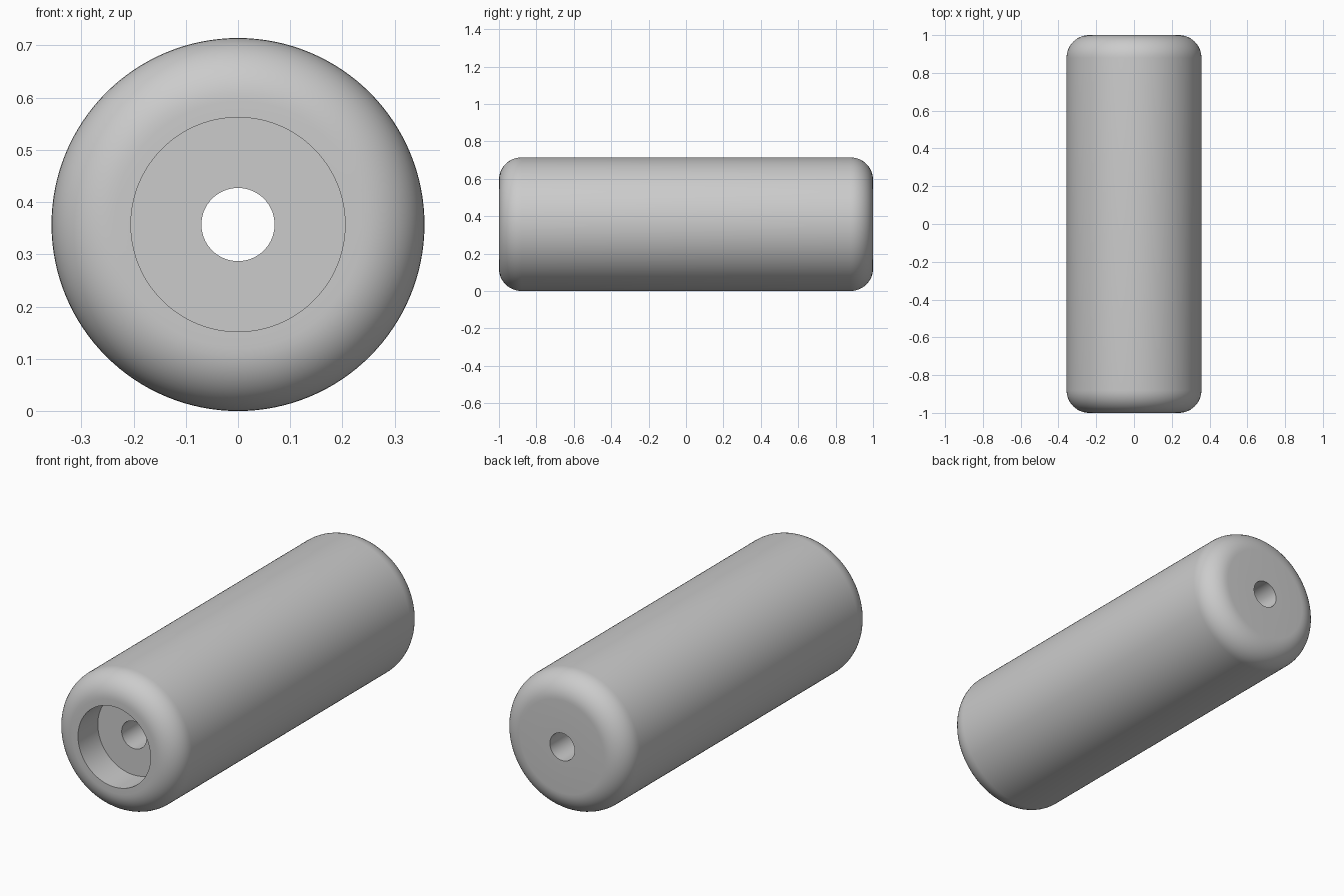
import bpy, bmesh, math
from mathutils import Vector

cube = bpy.data.objects.get("Cube")
if cube:
    bpy.data.objects.remove(cube, do_unlink=True)

RADIUS, HALF, FILLET = 0.357, 1.0, 0.12
HOLE, BORE, BORE_DEPTH = 0.07, 0.205, 0.16
SEGMENTS, ARC = 128, 12

grey = bpy.data.materials.new("plain grey")
grey.use_nodes = True
colour = (0.6, 0.6, 0.6, 1)
grey.diffuse_color = colour
grey.node_tree.nodes["Principled BSDF"].inputs["Base Color"].default_value = colour


def fillet(side, start):
    """Quarter round at one end, as (radius, y) pairs."""
    pts = []
    for i in range(ARC + 1):
        a = math.radians(start + 90 * i / ARC)
        pts.append((RADIUS - FILLET + FILLET * math.cos(a),
                    side * (HALF - FILLET) + FILLET * math.sin(a)))
    return pts


# Closed half section: hole, counterbore, front round, back round
floor = BORE_DEPTH - HALF
profile = [(HOLE, floor), (BORE, floor), (BORE, -HALF)]
profile += fillet(-1, -90) + fillet(1, 0) + [(HOLE, HALF)]

# Revolve the section around the y axis
bm = bmesh.new()
verts = [bm.verts.new((r, y, 0)) for r, y in profile]
edges = [bm.edges.new((v, verts[(i + 1) % len(verts)])) for i, v in enumerate(verts)]
bmesh.ops.spin(bm, geom=verts + edges, cent=(0, 0, 0), axis=(0, 1, 0),
               angle=math.tau, steps=SEGMENTS, use_merge=False)
bmesh.ops.remove_doubles(bm, verts=bm.verts, dist=0.0001)
bmesh.ops.recalc_face_normals(bm, faces=bm.faces)
bmesh.ops.translate(bm, verts=bm.verts, vec=Vector((0, 0, RADIUS)))

mesh = bpy.data.meshes.new("roller_body")
bm.to_mesh(mesh)
bm.free()
mesh.materials.append(grey)
body = bpy.data.objects.new("roller_body", mesh)
bpy.context.collection.objects.link(body)

# Smooth rounds, crisp hole and bore rims
bpy.ops.object.select_all(action='DESELECT')
body.select_set(True)
bpy.context.view_layer.objects.active = body
bpy.ops.object.shade_smooth_by_angle(angle=math.radians(30))
